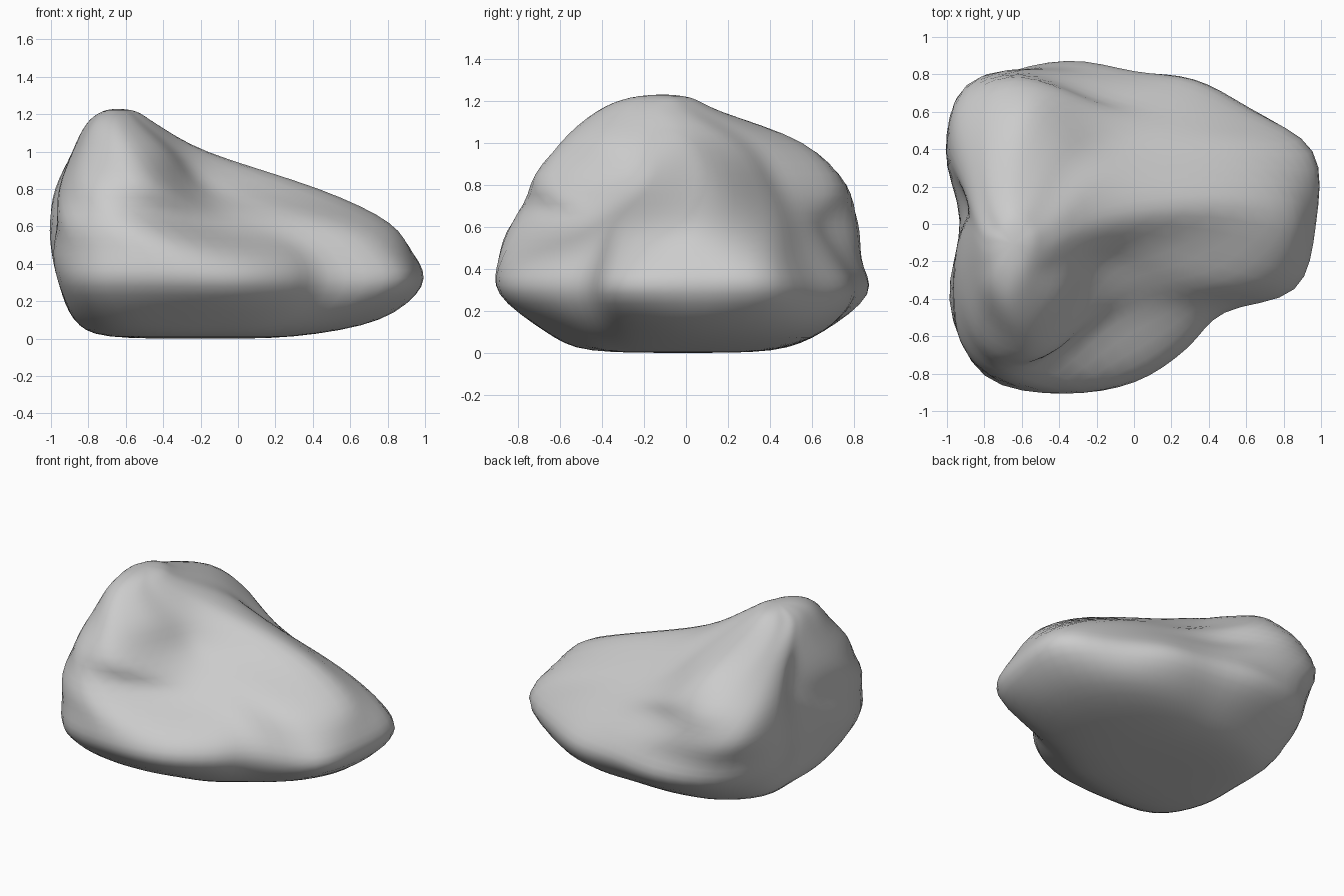
import bpy
import bmesh
from math import cos, sin, pi
from mathutils import Vector

cube = bpy.data.objects.get("Cube")
if cube:
    bpy.data.objects.remove(cube, do_unlink=True)

SIDES = 16      # control points around each contour
STEPS = 4       # smooth subdivisions between control points


def contour(z, cx, cy, radii):
    """Horizontal outline of the boulder, as distances from a centre."""
    return [Vector((cx + r * cos(2 * pi * i / SIDES),
                    cy + r * sin(2 * pi * i / SIDES), z))
            for i, r in enumerate(radii)]


def shrunk(ring, factor, z):
    """Smaller copy of a contour, for rounding off the ends."""
    centre = sum(ring, Vector()) / len(ring)
    inner = [centre.lerp(p, factor) for p in ring]
    for p in inner:
        p.z = z
    return inner


def spline(a, b, c, d, t):
    """Catmull-Rom point between b and c."""
    return 0.5 * (2 * b + (c - a) * t + (2 * a - 5 * b + 4 * c - d) * t * t
                  + (3 * b - a - 3 * c + d) * t ** 3)


def smooth_path(points, closed):
    """Dense smooth path through the given points."""
    n = len(points)

    def pick(i):
        return points[i % n] if closed else points[min(max(i, 0), n - 1)]

    path = [spline(pick(i - 1), pick(i), pick(i + 1), pick(i + 2), s / STEPS)
            for i in range(n if closed else n - 1) for s in range(STEPS)]
    return path if closed else path + [points[-1]]


# Contours: flat foot, undercut, wide belly, then the ridge and its long shoulder
foot = contour(0.01, -.15, 0, [.45, .45, .42, .4, .4, .45, .52, .55,
                               .55, .58, .6, .5, .42, .42, .42, .45])
undercut = contour(.1, -.05, 0, [.81, .83, .78, .7, .65, .7, .8, .88,
                                 .82, .88, .9, .72, .62, .58, .58, .7])
belly = contour(.28, 0, 0, [.97, 1.04, .88, .85, .82, .95, 1.06, 1.04,
                            .9, 1.04, 1.14, .97, .85, .73, .67, .94])
waist = contour(.45, 0, 0, [.93, .98, .78, .74, .75, .9, 1.1, 1.09,
                            .92, 1.08, 1.14, .97, .77, .65, .61, .86])
shoulder = contour(.62, -.2, .05, [1.03, .86, .65, .59, .61, .83, 1, .88,
                                   .72, .83, 1.02, .97, .56, .5, .58, .84])
upper = contour(.8, -.45, .1, [.92, .62, .47, .51, .64, .72, .7, .57,
                               .43, .54, .7, .88, .82, .5, .42, .55])
ridge = contour(1, -.6, .05, [.43, .42, .37, .42, .52, .46, .37, .31,
                              .28, .31, .39, .55, .66, .52, .38, .37])
crest = contour(1.15, -.66, -.1, [.22, .23, .23, .25, .26, .22, .17, .16,
                                  .15, .16, .19, .27, .33, .28, .22, .21])
rings = [shrunk(foot, 0, 0), foot, undercut, belly, waist, shoulder, upper,
         ridge, crest, shrunk(crest, .5, 1.215), shrunk(crest, 0, 1.23)]

# Loft a smooth skin: around every contour, then up through the contours
rows = [smooth_path(ring, True) for ring in rings]
columns = [smooth_path(list(column), False) for column in zip(*rows)]

bm = bmesh.new()
grid = [[bm.verts.new((p.x, p.y, max(p.z, 0))) for p in col] for col in columns]
for k, col in enumerate(grid):
    nxt = grid[(k + 1) % len(grid)]
    for j in range(len(col) - 1):
        bm.faces.new((col[j], nxt[j], nxt[j + 1], col[j + 1]))
bmesh.ops.remove_doubles(bm, verts=bm.verts, dist=0.0005)

# Weather the surface a little so the contours blend together
for _ in range(3):
    bmesh.ops.smooth_vert(bm, verts=bm.verts, factor=.5,
                          use_axis_x=True, use_axis_y=True, use_axis_z=True)
bmesh.ops.recalc_face_normals(bm, faces=bm.faces)
for f in bm.faces:
    f.smooth = True

mesh = bpy.data.meshes.new("boulder")
bm.to_mesh(mesh)
bm.free()
boulder = bpy.data.objects.new("boulder", mesh)
bpy.context.collection.objects.link(boulder)

# Plain stone colour
stone = bpy.data.materials.new("stone_grey")
stone.use_nodes = True
colour = (.6, .6, .6, 1)
stone.diffuse_color = colour
stone.node_tree.nodes["Principled BSDF"].inputs["Base Color"].default_value = colour
mesh.materials.append(stone)
